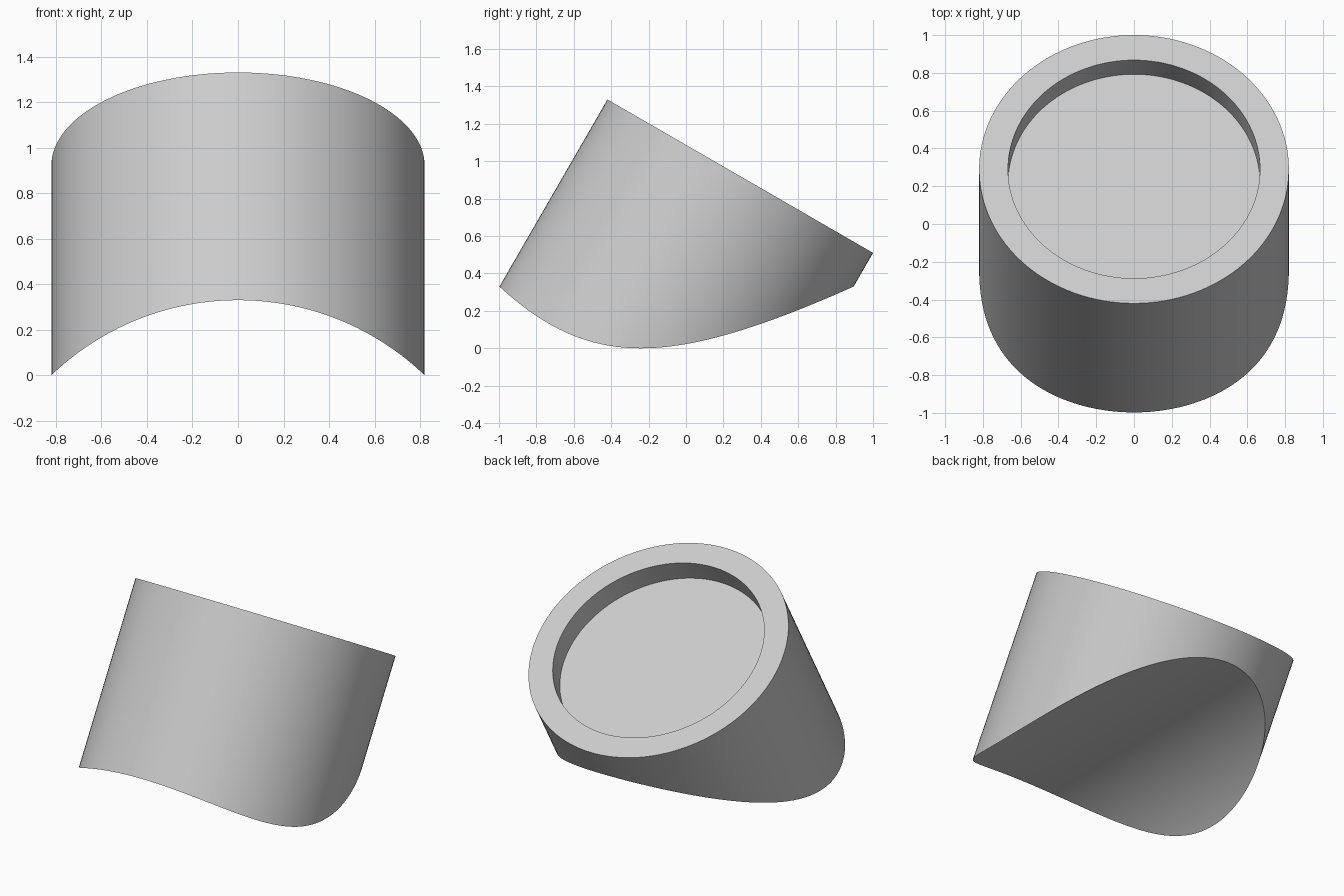
import bpy, bmesh
from math import sin, cos, tan, pi, sqrt, radians

cube = bpy.data.objects.get("Cube")
if cube:
    bpy.data.objects.remove(cube, do_unlink=True)

SEG = 128
TILT = radians(30)
RADIUS, RECESS_RADIUS, RECESS_DEPTH = 0.82, 0.667, 0.15
TOP_Y, TOP_Z = 0.29, 0.92
ARCH_RISE = 0.33
ARCH_RADIUS = (RADIUS ** 2 + ARCH_RISE ** 2) / (2 * ARCH_RISE)

grey = bpy.data.materials.new("light_grey")
grey.use_nodes = True
colour = (0.6, 0.6, 0.6, 1)
grey.diffuse_color = colour
grey.node_tree.nodes["Principled BSDF"].inputs["Base Color"].default_value = colour

bm = bmesh.new()


def tilted_ring(radius, depth):
    """Circle square to the tilted axis, sunk below the top face."""
    ring = []
    for i in range(SEG):
        a = 2 * pi * i / SEG
        u, v = radius * cos(a), radius * sin(a)
        ring.append(bm.verts.new((u, TOP_Y + v * cos(TILT) - depth * sin(TILT),
                                  TOP_Z - v * sin(TILT) - depth * cos(TILT))))
    return ring


def bridge(a, b):
    for i in range(SEG):
        j = (i + 1) % SEG
        bm.faces.new((a[i], a[j], b[j], b[i]))


# Rim, recess wall and recess floor
rim = tilted_ring(RADIUS, 0)
lip = tilted_ring(RECESS_RADIUS, 0)
floor = tilted_ring(RECESS_RADIUS, RECESS_DEPTH)
bridge(rim, lip)
bridge(lip, floor)
bm.faces.new(floor)

# Outer wall, run down the tilted axis to the arched underside
base = []
for v in rim:
    z = sqrt(ARCH_RADIUS ** 2 - v.co.x ** 2) - ARCH_RADIUS + ARCH_RISE
    base.append(bm.verts.new((v.co.x, v.co.y - (v.co.z - z) * tan(TILT), z)))
bridge(base, rim)

# Arched underside: strips running front to back
for i in range(SEG // 2):
    strip = [base[i], base[i + 1], base[-i - 1], base[-i % SEG]]
    bm.faces.new(list(dict.fromkeys(strip)))

bmesh.ops.recalc_face_normals(bm, faces=bm.faces)
mesh = bpy.data.meshes.new("saddle_cut_tube")
bm.to_mesh(mesh)
bm.free()
mesh.materials.append(grey)
body = bpy.data.objects.new("saddle_cut_tube", mesh)
bpy.context.collection.objects.link(body)
bpy.context.view_layer.objects.active = body
body.select_set(True)
bpy.ops.object.shade_smooth_by_angle(angle=radians(30))
